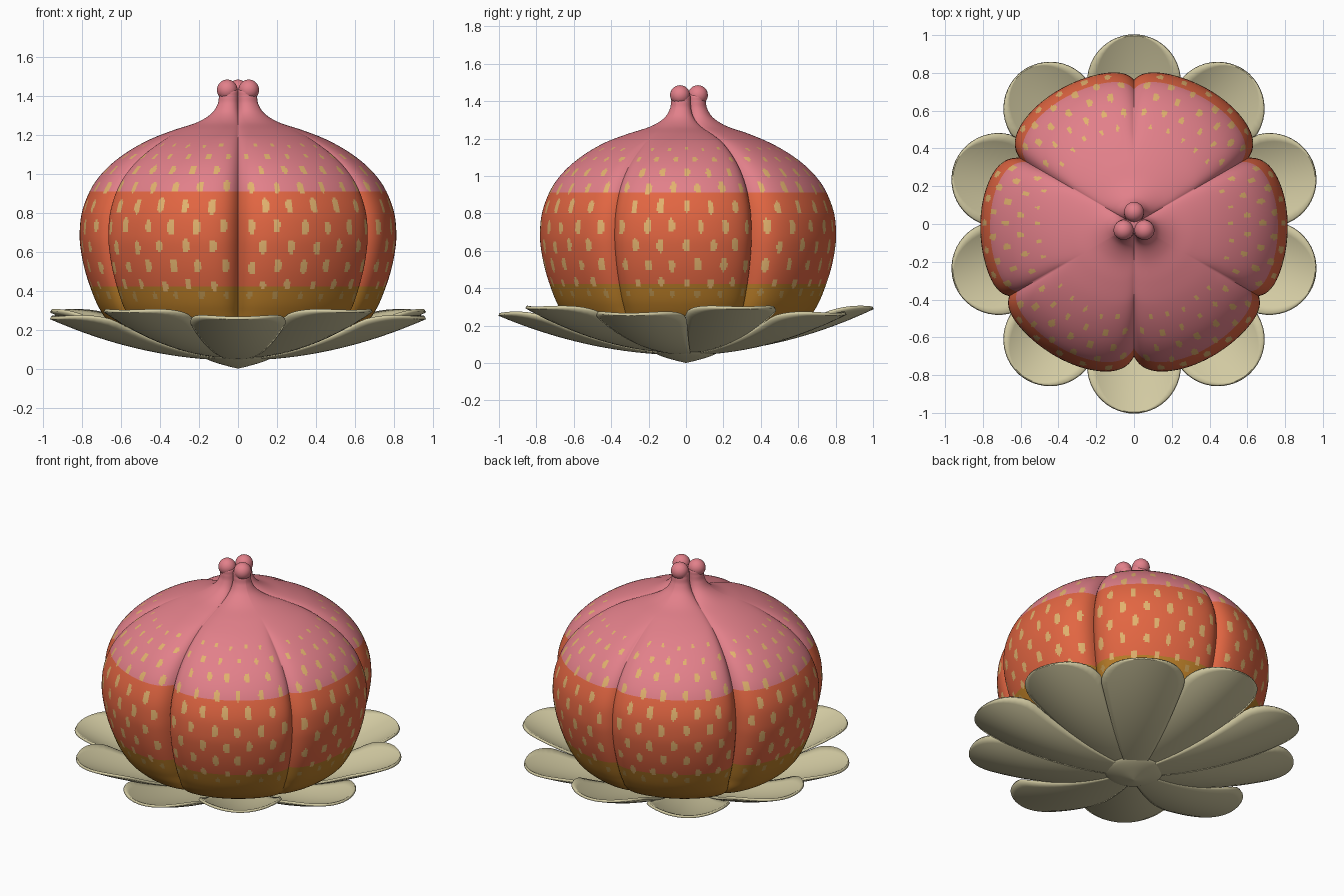
import bpy, bmesh, math, random
from mathutils import Vector

if "Cube" in bpy.data.objects:
    bpy.data.objects.remove(bpy.data.objects["Cube"])

random.seed(4)


def material(name, r, g, b):
    lin = [((c / 255 + 0.055) / 1.055) ** 2.4 for c in (r, g, b)]
    m = bpy.data.materials.new(name)
    m.diffuse_color = (*lin, 1)
    m.use_nodes = True
    m.node_tree.nodes["Principled BSDF"].inputs["Base Color"].default_value = m.diffuse_color
    return m


PINK = material("pink", 226, 128, 138)
ORANGE = material("orange", 226, 102, 66)
GOLD = material("dull gold", 186, 126, 40)
SEED = material("pale yellow", 226, 178, 110)
FAINT = material("muted yellow", 188, 148, 80)
SEPAL = material("khaki", 210, 202, 162)


def make(name, bm, mats, angle=50):
    bmesh.ops.remove_doubles(bm, verts=bm.verts, dist=0.0003)
    bmesh.ops.recalc_face_normals(bm, faces=bm.faces)
    me = bpy.data.meshes.new(name)
    bm.to_mesh(me)
    bm.free()
    ob = bpy.data.objects.new(name, me)
    bpy.context.collection.objects.link(ob)
    for m in mats:
        me.materials.append(m)
    bpy.ops.object.select_all(action='DESELECT')
    ob.select_set(True)
    bpy.context.view_layer.objects.active = ob
    bpy.ops.object.shade_smooth_by_angle(angle=math.radians(angle))
    return ob


def smooth_profile(pts, sub):
    """Catmull-Rom curve through the profile points."""
    p = [Vector(q) for q in pts]
    p = [p[0]] + p + [p[-1]]
    out = []
    for i in range(1, len(p) - 2):
        a, b, c, d = p[i - 1:i + 3]
        for k in range(sub):
            t = k / sub
            out.append(0.5 * (2 * b + (c - a) * t + (2 * a - 5 * b + 4 * c - d) * t * t
                              + (3 * b - a - 3 * c + d) * t ** 3))
    return out + [p[-1]]


def lathe(profile, n, radius=lambda r, z, deg: r, mat=lambda z, deg: 0):
    bm = bmesh.new()
    rows = []
    for r, z in profile:
        row = []
        for j in range(n):
            deg = 360 * j / n
            a, rr = math.radians(deg), max(0, radius(r, z, deg))
            row.append(bm.verts.new((rr * math.cos(a), rr * math.sin(a), z)))
        rows.append(row)
    for i in range(len(rows) - 1):
        zc = (profile[i][1] + profile[i + 1][1]) / 2
        for j in range(n):
            k = (j + 1) % n
            f = bm.faces.new((rows[i][j], rows[i][k], rows[i + 1][k], rows[i + 1][j]))
            f.material_index = mat(zc, 360 * (j + 0.5) / n)
    return bm


def step(x, a, b):
    t = min(1, max(0, (x - a) / (b - a)))
    return t * t * (3 - 2 * t)


# Fruit body: three deep grooves, three short ones, trefoil neck
def lobed(r, z, deg):
    d_long = abs((deg - 30 + 60) % 120 - 60)
    d_short = 60 - d_long
    neck = step(z, 1.18, 1.38)
    low = step(z, 0.08, 0.3)
    groove = 0.06 * math.exp(-d_long / 3) + 0.08 * math.exp(-d_long / 9)
    deep = groove * low * (1 - neck) + 0.58 * neck * math.exp(-d_long / 26)
    short = 0.065 * low * (1 - step(z, 1.13, 1.25)) * math.exp(-d_short / 3.5)
    return r * (1 - deep - short)


# Seed speckles: staggered rows (height, half height, half angle)
ROWS = [(.375, .02, 1.1), (.43, .024, 1.2), (.525, .032, 1.3), (.625, .034, 1.3),
        (.73, .036, 1.3), (.835, .036, 1.3), (.935, .029, 1.3), (1.02, .021, 1.3),
        (1.09, .013, 1.2), (1.145, .008, 1.0)]
JITTER = [[(random.uniform(-.6, .6), random.uniform(-.006, .006), random.uniform(.9, 1.1))
           for _ in range(36)] for _ in ROWS]


def body_colour(z, deg):
    for i, (rz, hz, ha) in enumerate(ROWS):
        if abs(z - rz) > 0.06:
            continue
        off = 5 * ((i + 1) % 2)
        k = round((deg - off) / 10)
        if (off + 10 * k) % 60 == 30:      # no speckle inside a groove
            continue
        da, dz, s = JITTER[i][k % 36]
        if z > 1:
            dz *= 0.5
        u = (deg - off - 10 * k - da) / (ha * s)
        v = (z - rz - dz) / (hz * s)
        if abs(u) ** 2.5 + abs(v) ** 2.5 < 1:
            return 4 if i == 0 else 3
    return 2 if z < 0.422 else 1 if z < 0.91 else 0


BODY = [(0, .08), (.3, .1), (.55, .17), (.655, .23), (.715, .31), (.758, .41), (.79, .51),
        (.810, .61), (.816, .69), (.807, .79), (.778, .88), (.735, .96), (.665, 1.04),
        (.575, 1.11), (.47, 1.17), (.34, 1.225), (.225, 1.265), (.153, 1.31), (.12, 1.36),
        (.112, 1.4), (.1, 1.43), (0, 1.435)]
make("fruit_body", lathe(smooth_profile(BODY, 8), 540, lobed, body_colour),
     [PINK, ORANGE, GOLD, SEED, FAINT], 70)

# Three rounded tips on the neck
for i, deg in enumerate((90, 210, 330)):
    a = math.radians(deg)
    bm = bmesh.new()
    bmesh.ops.create_uvsphere(bm, u_segments=24, v_segments=16, radius=0.053)
    bmesh.ops.translate(bm, verts=bm.verts,
                        vec=(0.064 * math.cos(a), 0.064 * math.sin(a), 1.432))
    make(f"neck_tip_{i + 1}", bm, [PINK])

# Ten cupped sepals, alternately higher and lower
NR, NW = 24, 12
for i in range(10):
    high = i % 2 == 0
    a = math.radians(90 + 36 * i)
    bm = bmesh.new()
    grid = []
    for p in range(NR + 1):
        r = 0.08 + 0.92 * math.sin(p / NR * math.pi / 2)
        if r < 0.75:
            w = 0.03 + 0.287 * r
        else:
            w = 0.245 * math.sqrt(max(0, 1 - ((r - 0.75) / 0.25) ** 2))
        row = []
        for q in range(NW + 1):
            y = w * (2 * q / NW - 1)
            z = (0.06 + 0.235 * r * r if high else 0.05 + 0.21 * r * r)
            z += 0.075 * (y / 0.245) ** 2
            row.append(bm.verts.new((r * math.cos(a) - y * math.sin(a),
                                     r * math.sin(a) + y * math.cos(a), z)))
        grid.append(row)
    for p in range(NR):
        for q in range(NW):
            bm.faces.new((grid[p][q], grid[p + 1][q], grid[p + 1][q + 1], grid[p][q + 1]))
    sepal = make(f"sepal_{i + 1}", bm, [SEPAL])
    mod = sepal.modifiers.new("thickness", 'SOLIDIFY')
    mod.thickness = 0.016
    mod.offset = 0

# Hub under the sepals
HUB = [(0, 0), (.05, .012), (.12, .032), (.165, .052), (.165, .066), (.1, .085), (0, .09)]
make("sepal_hub", lathe(smooth_profile(HUB, 4), 40), [SEPAL])
